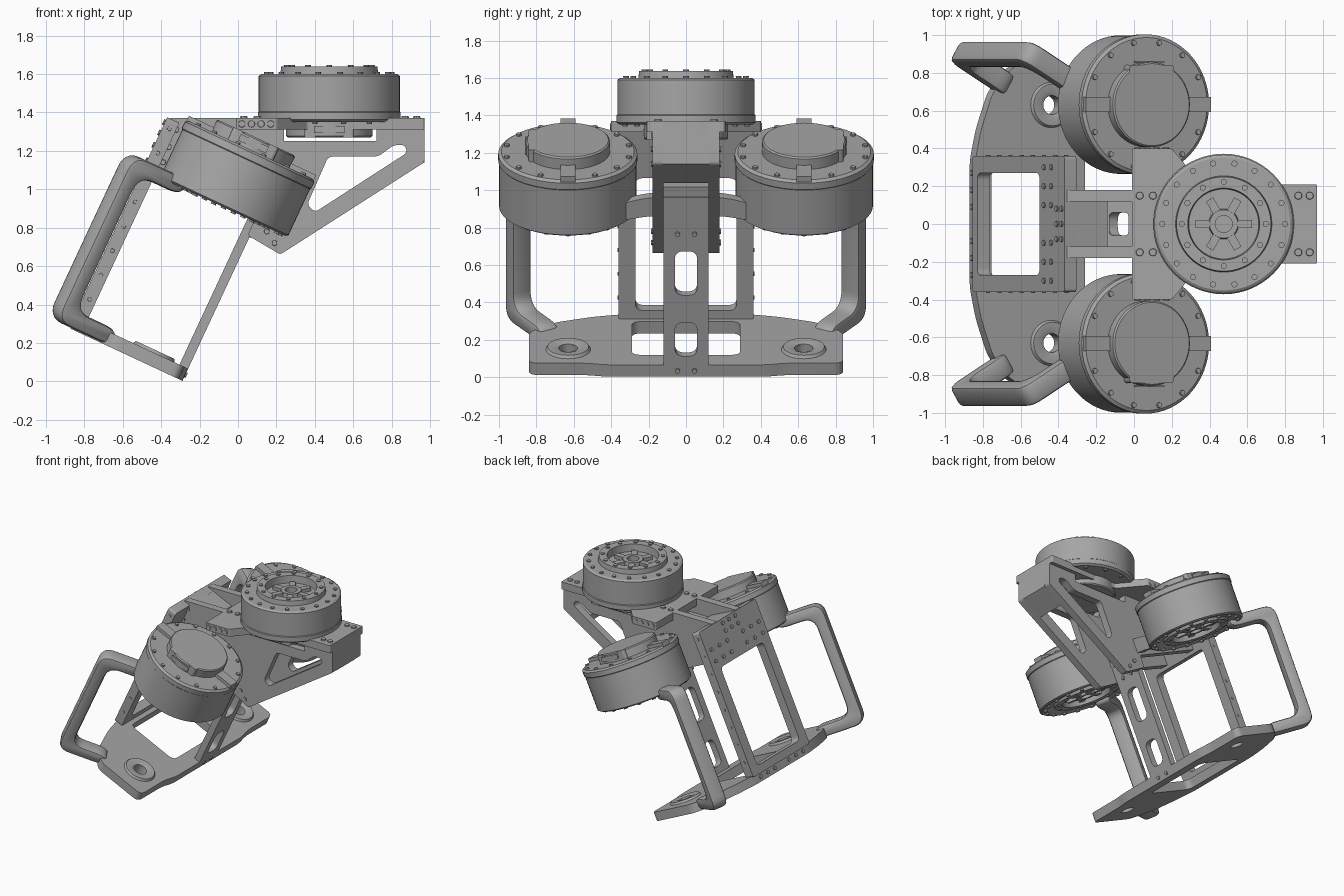
import bpy, bmesh
from math import radians, pi, sin, cos
from mathutils import Matrix, Vector

cube = bpy.data.objects.get("Cube")
if cube:
    bpy.data.objects.remove(cube, do_unlink=True)

metal = bpy.data.materials.new("grey metal")
metal.use_nodes = True
COLOUR = (0.38, 0.38, 0.38, 1)
metal.diffuse_color = COLOUR
metal.node_tree.nodes["Principled BSDF"].inputs["Base Color"].default_value = COLOUR

MOVE = Matrix.Translation
TILT = Matrix.Rotation(radians(25), 4, 'Y')       # frame of the leaning assembly
SIDE = Matrix.Rotation(pi / 2, 4, 'X')            # drawing plane x, z
FACE = Matrix(((0, 0, 1, 0), (1, 0, 0, 0), (0, 1, 0, 0), (0, 0, 0, 1)))  # plane y, z


def finish(name, bm, matrix):
    bmesh.ops.remove_doubles(bm, verts=bm.verts, dist=0.0004)
    bmesh.ops.recalc_face_normals(bm, faces=bm.faces)
    mesh = bpy.data.meshes.new(name)
    bm.to_mesh(mesh)
    bm.free()
    mesh.materials.append(metal)
    mesh.transform(matrix)
    mesh.shade_smooth()
    mesh.set_sharp_from_angle(angle=radians(32))
    ob = bpy.data.objects.new(name, mesh)
    bpy.context.collection.objects.link(ob)
    return ob


def rounded(points, radius):
    out, n = [], len(points)
    for i in range(n):
        a, p, b = (Vector(points[(i + k) % n]) for k in (-1, 0, 1))
        s = p + (a - p).normalized() * min(radius, (a - p).length * 0.48)
        e = p + (b - p).normalized() * min(radius, (b - p).length * 0.48)
        for k in range(7):
            t = k / 6
            out.append(s * (1 - t) ** 2 + p * 2 * t * (1 - t) + e * t * t)
    return out


def rect(x0, x1, y0, y1):
    return [(x0, y0), (x1, y0), (x1, y1), (x0, y1)]


def circle(x, y, r, n=32):
    return [(x + r * cos(2 * pi * i / n), y + r * sin(2 * pi * i / n)) for i in range(n)]


def plate(name, loops, thick, matrix, bevel=0):
    """Flat part: first loop is the outline, the others are holes."""
    curve = bpy.data.curves.new(name, 'CURVE')
    curve.dimensions, curve.fill_mode = '2D', 'BOTH'
    curve.extrude = thick / 2 - bevel
    curve.bevel_depth, curve.offset, curve.bevel_resolution = bevel, -bevel, 1
    for loop in loops:
        spline = curve.splines.new('POLY')
        spline.points.add(len(loop) - 1)
        for point, co in zip(spline.points, loop):
            point.co = (co[0], co[1], 0, 1)
        spline.use_cyclic_u = True
    temp = bpy.data.objects.new(name, curve)
    bpy.context.collection.objects.link(temp)
    deps = bpy.context.evaluated_depsgraph_get()
    mesh = bpy.data.meshes.new_from_object(temp.evaluated_get(deps))
    bm = bmesh.new()
    bm.from_mesh(mesh)
    bpy.data.objects.remove(temp)
    bpy.data.curves.remove(curve)
    bpy.data.meshes.remove(mesh)
    return finish(name, bm, matrix)


def lathe(name, profile, matrix, steps=64):
    bm = bmesh.new()
    verts = [bm.verts.new((r, 0, z)) for r, z in profile]
    edges = [bm.edges.new(pair) for pair in zip(verts, verts[1:])]
    bmesh.ops.spin(bm, geom=verts + edges, cent=(0, 0, 0), axis=(0, 0, 1),
                   angle=2 * pi, steps=steps)
    return finish(name, bm, matrix)


def screws(name, places, matrix, r=0.016, depth=0.016):
    bm = bmesh.new()
    for p in places:
        bmesh.ops.create_cone(bm, cap_ends=True, segments=10, radius1=r, radius2=r * 0.85,
                              depth=depth, matrix=MOVE(p))
    return finish(name, bm, matrix)


def ring(n, r, z):
    return [(x, y, z) for x, y in circle(0, 0, r, n)]


def motor(name, matrix, lip, body, cap, outward):
    """Drum with its output face at depth 0 and its cap deeper along z."""
    hub = 0.0 if lip else 0.02
    lathe(name + "_drum", [
        (0, 0.04), (0.045, 0.04), (0.045, hub - 0.012), (0.075, hub - 0.012), (0.08, hub + 0.02),
        (0.185, hub + 0.02), (0.19, -lip), (0.25, -lip), (0.255, hub), (0.352, 0),
        (0.367, 0.01), (0.367, body - 0.055), (0.372, body - 0.05), (0.372, body - 0.012),
        (0.355, body), (0.225, body), (0.225, cap - 0.008), (0.217, cap), (0, cap)], matrix)
    for i in range(6):
        spoke = MOVE((0, 0, hub + 0.008)) @ Matrix.Rotation(i * pi / 3, 4, 'Z')
        plate(name + "_spoke", [rect(0.07, 0.15, -0.022, 0.022)], 0.03, matrix @ spoke)
    screws(name + "_face_screws", ring(18, 0.325, -0.002) + ring(12, 0.222, -lip), matrix)
    screws(name + "_cap_screws", ring(14, 0.335, body + 0.003), matrix)
    # cable housing and clamp tabs on the cap side
    plate(name + "_housing", [rounded(rect(-0.13, 0.13, 0, outward * 0.21), 0.02)],
          cap - body, matrix @ MOVE((0, 0, (cap + body) / 2)))
    plate(name + "_label", [rect(-0.08, 0.08, -0.018, 0.018)], 0.008,
          matrix @ MOVE((0, outward * 0.226, (cap + body) / 2)) @ SIDE)
    for s in (-1, 1):
        plate(name + "_tab", [rect(s * 0.2, s * 0.365, -0.04, 0.04)], 0.05,
              matrix @ MOVE((0, 0, body)))


# Motors: two leaning ones and one level one
for side, word in ((1, "rear"), (-1, "front")):
    motor(word + "_motor", TILT @ MOVE((-0.45, side * 0.632, 0.79)), 0, 0.33, 0.40, side)
motor("top_motor", MOVE((0.475, 0, 1.6)) @ Matrix.Rotation(pi, 4, 'X'), 0.038, 0.25, 0.33, 1)

# Foot plate with a large window and two pads
half = [(-0.263, 0.43), (-0.285, 0.53), (-0.285, 0.84), (-0.68, 0.84), (-0.8, 0.7),
        (-0.87, 0.5), (-0.905, 0.33)]
outline = half + [(u, -y) for u, y in reversed(half)]
foot_holes = [rounded(rect(-0.81, -0.39, -0.29, 0.29), 0.05)]
foot_holes += [circle(-0.46, s * 0.63, 0.05) for s in (-1, 1)]
plate("foot_plate", [rounded(outline, 0.05)] + foot_holes, 0.07, TILT @ MOVE((0, 0, -0.085)))
for s in (-1, 1):
    lathe("foot_pad", [(0.05, -0.02), (0.05, 0.008), (0.07, 0.016), (0.11, 0.016), (0.12, 0)],
          TILT @ MOVE((-0.46, s * 0.63, -0.05)), 40)

# Back frame: two posts below a solid upper wall
plate("back_frame", [rounded(rect(-0.36, 0.36, -0.06, 1.09), 0.02),
                     rounded(rect(-0.27, 0.27, 0, 0.78), 0.04)],
      0.07, TILT @ MOVE((-0.88, 0, 0)) @ FACE)
wall_screws = [(y * 0.1, w, -0.036) for y in (-3, -2, -1, 1, 2, 3) for w in (0.84, 0.93)]
wall_screws += [(y * 0.08, w, -0.036) for y in (-1, 0, 1) for w in (1.0, 1.06)]
screws("back_wall_screws", wall_screws, TILT @ MOVE((-0.88, 0, 0)) @ FACE)
screws("foot_edge_screws", [(y * 0.09, -0.085, -0.025) for y in (-3, -2, -1, 1, 2, 3)],
       TILT @ MOVE((-0.88, 0, 0)) @ FACE)
for s in (-1, 1):
    screws("post_screws", [(-0.88, w * 0.14 + 0.06, -s * 0.36) for w in range(8)],
           TILT @ SIDE, 0.012, 0.01)

# Slotted front strut and the arched cross bar between the motors
plate("front_strut", [rect(-0.12, 0.12, -0.12, 1.0),
                      rounded(rect(-0.06, 0.06, 0, 0.2), 0.05),
                      rounded(rect(-0.06, 0.06, 0.36, 0.62), 0.05)],
      0.05, TILT @ MOVE((-0.288, 0, 0)) @ FACE)
arch = [(-0.36, 0.8), (-0.2, 0.83), (0.2, 0.83), (0.36, 0.8),
        (0.36, 0.9), (0.2, 0.94), (-0.2, 0.94), (-0.36, 0.9)]
plate("cross_bar", [rounded(arch, 0.06)], 0.06, TILT @ MOVE((-0.288, 0, 0)) @ FACE)
screws("strut_screws", [(y, w, 0.025) for y in (-0.045, 0.045) for w in (-0.085, 0.72)],
       TILT @ MOVE((-0.288, 0, 0)) @ FACE)

# Truss cheeks carrying the top motor
cheek = [(-0.36, 1.37), (0.97, 1.37), (0.97, 1.14), (0.22, 0.66), (0.05, 0.76),
         (0.09, 0.85), (-0.47, 1.11)]
window = [(0.40, 0.88), (0.88, 1.19), (0.87, 1.23), (0.81, 1.23), (0.73, 1.17),
          (0.47, 1.17), (0.36, 0.92)]
for s in (-1, 1):
    plate("truss_cheek", [rounded(cheek, 0.015), rounded(window, 0.025),
                          rect(0.24, 0.72, 1.25, 1.31)], 0.06, MOVE((0, s * 0.15, 0)) @ SIDE)
    screws("cheek_screws", [(-0.32, 1.31, 0), (-0.36, 1.22, 0), (-0.39, 1.14, 0),
                            (0.19, 0.72, 0), (0.15, 0.78, 0)],
           MOVE((0, s * 0.18, 0)) @ SIDE)

# Panels spanning the cheeks
end = [(0.97, 1.31), (0.97, 1.14), (0.81, 1.038), (0.81, 1.09), (0.92, 1.16), (0.92, 1.31)]
plate("end_panel", [end], 0.25, SIDE)
ramp = [(-0.37, 1.35), (-0.35, 1.365), (-0.14, 1.27), (-0.14, 1.22)]
plate("sloped_cover", [ramp], 0.25, SIDE)
plate("inner_floor", [rect(-0.15, 0.05, -0.13, 0.13),
                      rounded(rect(-0.13, -0.03, -0.06, 0.06), 0.02)], 0.04, MOVE((0, 0, 1.23)))

# Mounting flange below the top motor
side_a = [(-0.01, 0.4), (0.2, 0.4), (0.36, 0.21), (0.97, 0.21)]
flange = side_a + [(x, -y) for x, y in reversed(side_a)]
plate("mounting_flange", [rounded(flange, 0.012)], 0.06, MOVE((0, 0, 1.34)))
screws("flange_screws", [(x, s * y, 1.372) for s in (-1, 1)
                         for x, y in ((0.03, 0.15), (0.1, 0.15), (0.87, 0.15), (0.93, 0.15))],
       Matrix(), 0.022)
for s in (-1, 1):
    screws("flange_edge_screws", [(0.02 + i * 0.05, 1.34, -s * 0.4) for i in range(4)],
           SIDE, 0.02, 0.012)

# Grab handles, splayed outward from the foot to the motors
grip = [(0, -0.115), (0.37, -0.115), (0.37, 0.84), (0, 0.84),
        (0, 0.75), (0.28, 0.75), (0.28, -0.025), (0, -0.025)]
for s in (-1, 1):
    along = Vector((-0.857, s * 0.515, 0))
    up = Vector((0, 0, 1))
    frame = Matrix((along, up, along.cross(up))).transposed().to_4x4()
    plate("handle", [rounded(grip, 0.09)], 0.12,
          TILT @ MOVE((-0.7, s * 0.73, 0)) @ frame, 0.022)
    lathe("handle_bolt", [(0, 0.012), (0.03, 0.012), (0.035, 0)],
          TILT @ MOVE((-0.75, s * 0.76, 0.84)), 16)
